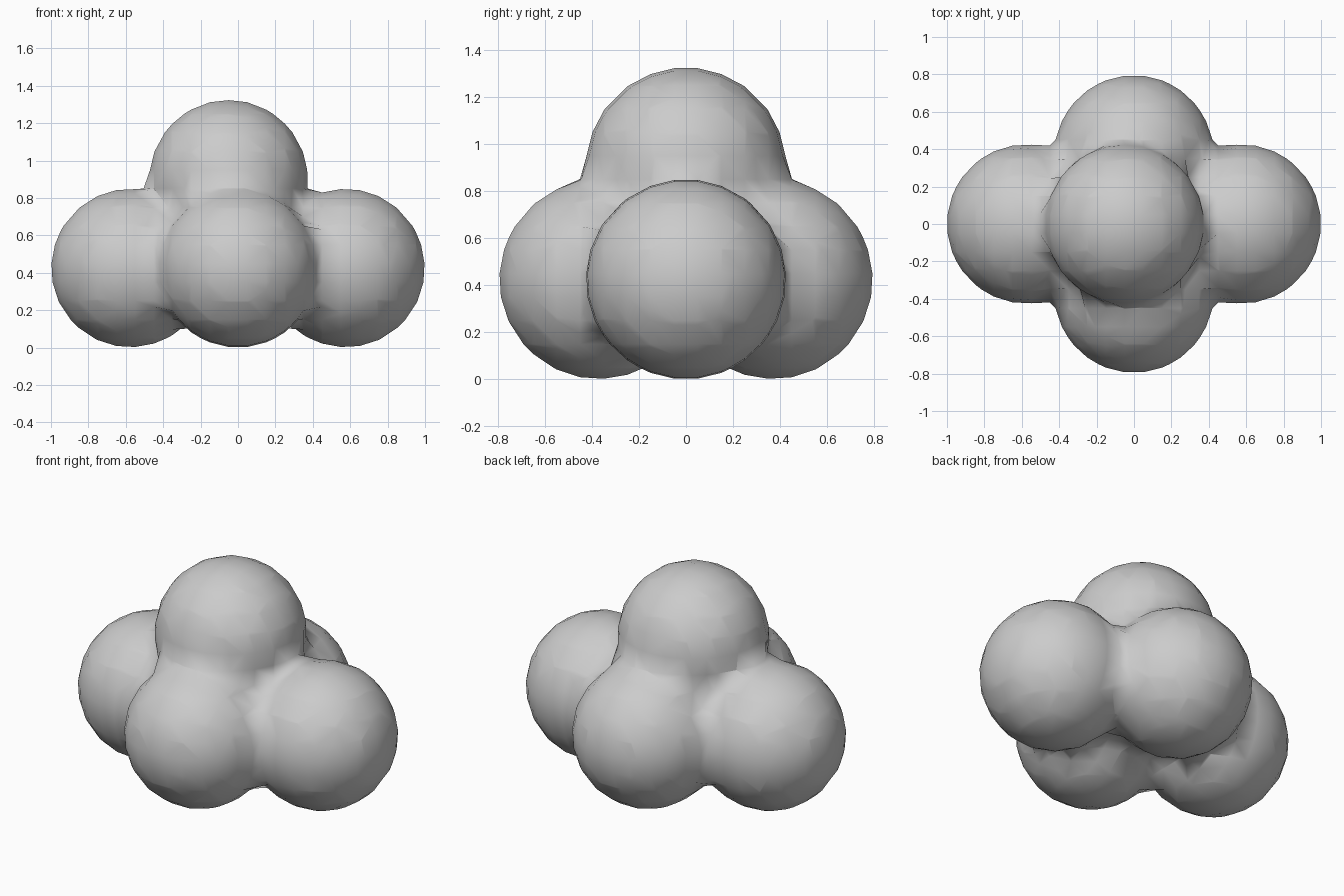
import bpy

if "Cube" in bpy.data.objects:
    bpy.data.objects.remove(bpy.data.objects["Cube"])

SURFACE_RADIUS = 0.425
STIFFNESS, THRESHOLD = 10.0, 0.3
# influence radius that puts the blended skin at SURFACE_RADIUS
INFLUENCE = SURFACE_RADIUS / (1 - (THRESHOLD / STIFFNESS) ** (1 / 3)) ** 0.5

# four balls in a diamond with one resting on top
centres = [(-0.575, 0, 0.425), (0.575, 0, 0.425),
           (0, -0.37, 0.425), (0, 0.37, 0.425),
           (-0.05, 0, 0.90)]

data = bpy.data.metaballs.new("ball_cluster")
data.resolution = data.render_resolution = 0.1
data.threshold = THRESHOLD
for centre in centres:
    ball = data.elements.new()
    ball.co = centre
    ball.radius = INFLUENCE
    ball.stiffness = STIFFNESS

cluster = bpy.data.objects.new("ball_cluster", data)
bpy.context.collection.objects.link(cluster)
bpy.context.view_layer.update()

# turn the blended balls into one smooth mesh
cluster.select_set(True)
bpy.context.view_layer.objects.active = cluster
bpy.ops.object.convert(target='MESH')
mesh_object = bpy.context.view_layer.objects.active
mesh_object.name = "ball_cluster"
mesh_object.data.polygons.foreach_set("use_smooth", [True] * len(mesh_object.data.polygons))
